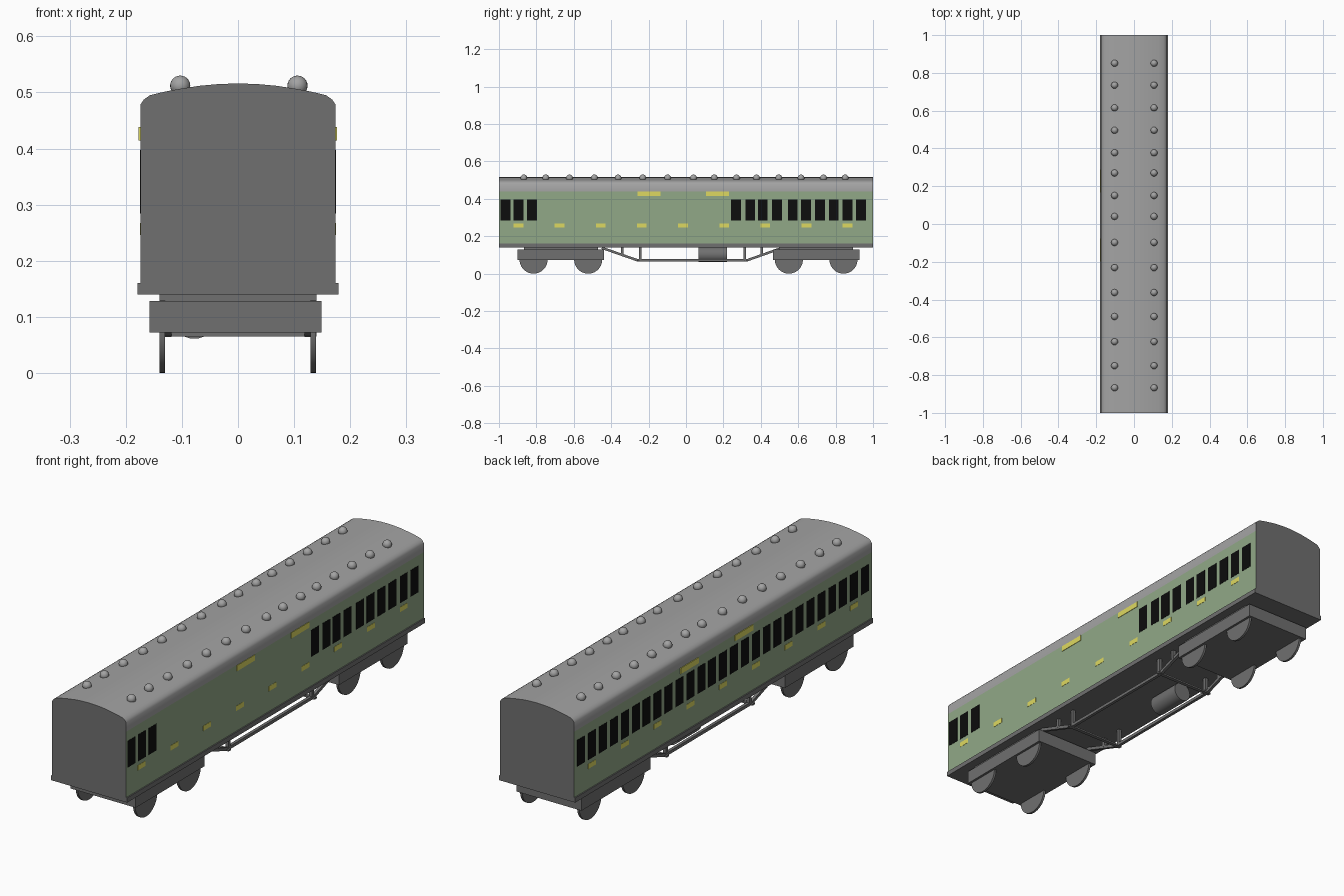
import bpy, bmesh, math
from mathutils import Matrix, Vector

if "Cube" in bpy.data.objects:
    bpy.data.objects.remove(bpy.data.objects["Cube"])


def material(name, srgb):
    m = bpy.data.materials.new(name)
    lin = [c / 12.92 if c <= 0.04045 else ((c + 0.055) / 1.055) ** 2.4 for c in srgb]
    m.diffuse_color = (*lin, 1)
    m.use_nodes = True
    m.node_tree.nodes["Principled BSDF"].inputs["Base Color"].default_value = m.diffuse_color
    return m


GREEN = material("coach green", (0.57, 0.66, 0.53))
ROOF = material("roof grey", (0.64, 0.64, 0.64))
FRAME = material("frame grey", (0.44, 0.44, 0.44))
BLACK = material("window black", (0.05, 0.05, 0.05))
YELLOW = material("plate yellow", (0.87, 0.85, 0.38))


def finish(name, bm, mats, smooth=None):
    bmesh.ops.recalc_face_normals(bm, faces=bm.faces)
    me = bpy.data.meshes.new(name)
    if smooth:
        for f in bm.faces:
            f.smooth = True
    bm.to_mesh(me)
    bm.free()
    for m in mats:
        me.materials.append(m)
    if smooth:
        me.set_sharp_from_angle(angle=math.radians(smooth))
    ob = bpy.data.objects.new(name, me)
    bpy.context.collection.objects.link(ob)
    return ob


def add_box(bm, x0, x1, y0, y1, z0, z1):
    mat = Matrix.Translation(((x0 + x1) / 2, (y0 + y1) / 2, (z0 + z1) / 2))
    bmesh.ops.create_cube(bm, size=1, matrix=mat @ Matrix.Diagonal((x1 - x0, y1 - y0, z1 - z0, 1)))


def add_cyl(bm, r, depth, loc, axis, seg=32):
    rot = Matrix.Rotation(math.pi / 2, 4, axis)
    bmesh.ops.create_cone(bm, cap_ends=True, segments=seg, radius1=r, radius2=r,
                          depth=depth, matrix=Matrix.Translation(loc) @ rot)


def add_bar(bm, a, b, w):
    # square bar between two points
    a, b = Vector(a), Vector(b)
    d = b - a
    mat = Matrix.Translation((a + b) / 2) @ d.to_track_quat('Z', 'Y').to_matrix().to_4x4()
    bmesh.ops.create_cube(bm, size=1, matrix=mat @ Matrix.Diagonal((w, w, d.length, 1)))


# Coach body: one extruded cross-section, coloured by direction and height
W = 0.174
half = [(W, 0.159), (W, 0.44), (W, 0.478), (0.168, 0.487), (0.157, 0.495),
        (0.13, 0.5015), (0.1, 0.507), (0.067, 0.512), (0.033, 0.515)]
profile = half + [(0, 0.516)] + [(-x, z) for x, z in reversed(half)]
bm = bmesh.new()
front = [bm.verts.new((x, -1, z)) for x, z in profile]
back = [bm.verts.new((x, 1, z)) for x, z in profile]
bm.faces.new(front)
bm.faces.new(back)
for i in range(len(profile)):
    j = (i + 1) % len(profile)
    bm.faces.new((front[i], front[j], back[j], back[i]))
bm.normal_update()
for f in bm.faces:
    c = f.calc_center_median()
    if abs(f.normal.y) > 0.9 or c.z < 0.2:
        f.material_index = 2
    else:
        f.material_index = 0 if c.z < 0.44 else 1
finish("coach_body", bm, [GREEN, ROOF, FRAME], 50)

# Sole plate under the body
bm = bmesh.new()
add_box(bm, -0.179, 0.179, -1, 1, 0.14, 0.16)
finish("sole_plate", bm, [FRAME])


# Windows and painted plates on each side
def side_plates(name, side, centres, width, z0, z1, thick, mat):
    bm = bmesh.new()
    for y in centres:
        xs = sorted((side * (W - 0.002), side * (W + thick)))
        add_box(bm, *xs, y - width / 2, y + width / 2, z0, z1)
    finish(name, bm, [mat])


right_windows = [-0.965, -0.895, -0.823, 0.267, 0.344, 0.411, 0.486,
                 0.571, 0.641, 0.716, 0.79, 0.864, 0.936]
left_windows = [0.953 - i * 1.906 / 26 for i in range(27)]
side_plates("right_windows", 1, right_windows, 0.052, 0.284, 0.397, 0.001, BLACK)
side_plates("left_windows", -1, left_windows, 0.052, 0.284, 0.397, 0.001, BLACK)
for side, label, shift in ((1, "right", -0.016), (-1, "left", 0.0)):
    low = [shift + 0.22 * (i - 4) for i in range(9)]
    side_plates(label + "_lower_plates", side, low, 0.052, 0.246, 0.267, 0.001, YELLOW)
side_plates("right_upper_plates", 1, (-0.197, 0.168), 0.122, 0.414, 0.438, 0.002, YELLOW)
side_plates("left_upper_plates", -1, (-0.138, 0.227), 0.122, 0.414, 0.438, 0.003, YELLOW)

# Two rows of roof vents
bm = bmesh.new()
for y in (0.851, 0.735, 0.615, 0.496, 0.377, 0.27, 0.151, 0.04, -0.098,
          -0.231, -0.363, -0.49, -0.623, -0.75, -0.867):
    for x in (-0.103, 0.106):
        bmesh.ops.create_uvsphere(bm, u_segments=20, v_segments=12, radius=0.018,
                                  matrix=Matrix.Translation((x, y, 0.512)))
finish("roof_vents", bm, [ROOF], 60)

# Bogies: frame, bolster and four wheels each
for label, cy in (("front", -0.669), ("back", 0.696)):
    bm = bmesh.new()
    add_box(bm, -0.158, 0.149, cy - 0.231, cy + 0.231, 0.072, 0.128)
    add_box(bm, -0.14, 0.14, cy - 0.198, cy + 0.198, 0.126, 0.142)
    finish(label + "_bogie_frame", bm, [FRAME])
    bm = bmesh.new()
    for x in (-0.135, 0.134):
        for dy in (-0.146, 0.146):
            add_cyl(bm, 0.075, 0.01, (x, cy + dy, 0.075), 'Y', 40)
    finish(label + "_bogie_wheels", bm, [FRAME], 40)

# Underframe trusses with posts and cross bars
bm = bmesh.new()
path = [(-0.45, 0.138), (-0.258, 0.071), (0.325, 0.071), (0.515, 0.138)]
for x in (-0.125, 0.125):
    for (ya, za), (yb, zb) in zip(path, path[1:]):
        add_bar(bm, (x, ya, za), (x, yb, zb), 0.013)
    for y, z in ((-0.34, 0.1), (-0.245, 0.071), (0.315, 0.071), (0.405, 0.1)):
        add_bar(bm, (x, y, z), (x, y, 0.145), 0.014)
for y in (-0.255, 0.322):
    add_box(bm, -0.14, 0.14, y - 0.008, y + 0.008, 0.065, 0.072)
finish("underframe_truss", bm, [FRAME])

# Tank slung below the floor
bm = bmesh.new()
add_cyl(bm, 0.041, 0.155, (-0.078, 0.143, 0.102), 'X')
finish("underfloor_tank", bm, [FRAME], 40)
